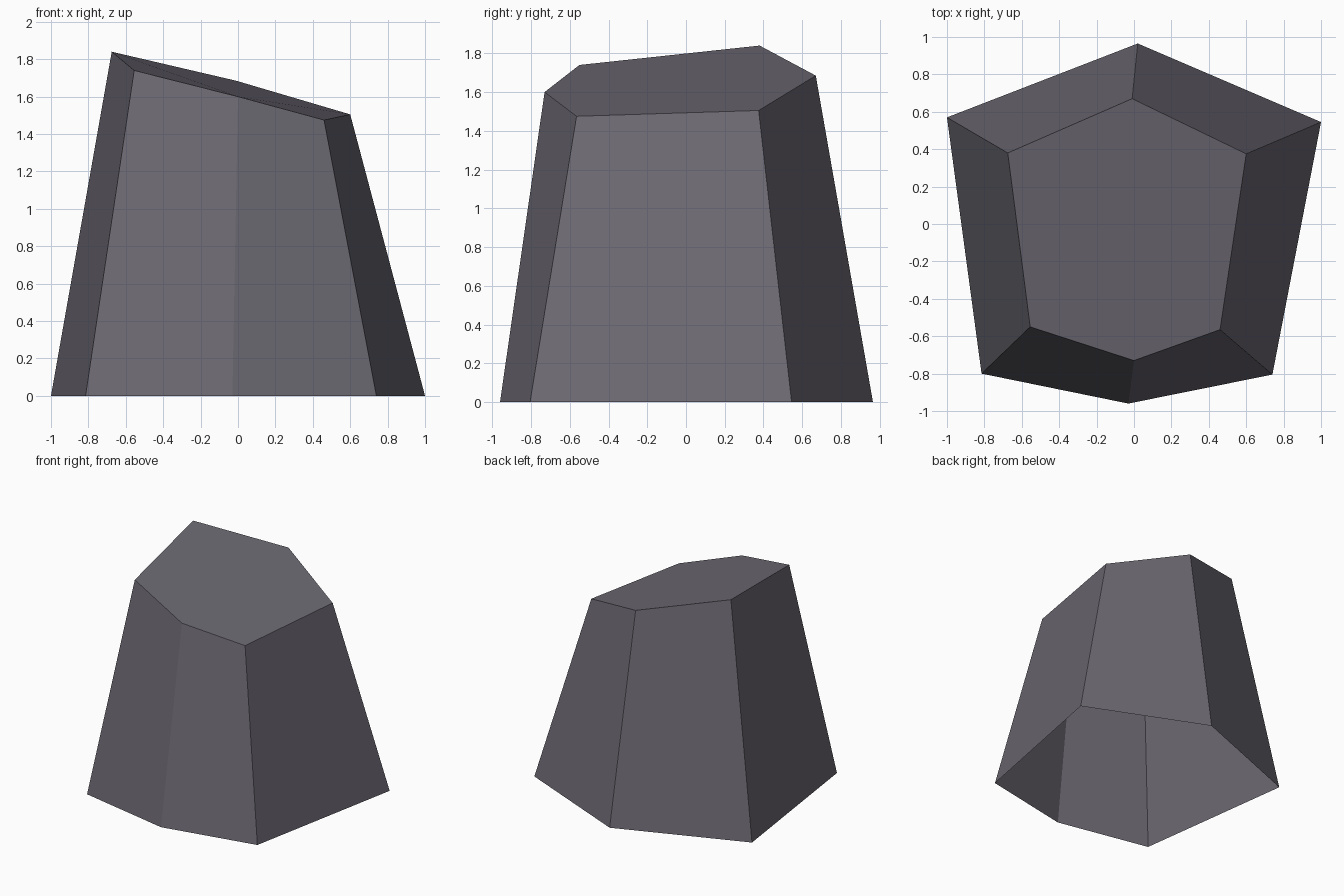
import bpy
import bmesh

if "Cube" in bpy.data.objects:
    bpy.data.objects.remove(bpy.data.objects["Cube"])

# Rock-grey material
stone = bpy.data.materials.new("dark grey stone")
stone.diffuse_color = (0.15, 0.14, 0.168, 1.0)
stone.use_nodes = True
stone.node_tree.nodes["Principled BSDF"].inputs["Base Color"].default_value = stone.diffuse_color

# Outlines, counter-clockwise from the back corner
BASE = [(0.02, 0.965), (-1.0, 0.57), (-0.815, -0.80),
        (-0.03, -0.96), (0.74, -0.805), (1.0, 0.545)]
TOP = [(-0.01, 0.67, 1.685), (-0.675, 0.38, 1.84), (-0.555, -0.55, 1.74),
       (0.0, -0.73, 1.60), (0.46, -0.565, 1.475), (0.60, 0.375, 1.505)]

# Stump: tapered walls, slanted cap, open underneath
bm = bmesh.new()
low = [bm.verts.new((x, y, 0)) for x, y in BASE]
high = [bm.verts.new(p) for p in TOP]
for i in range(len(low)):
    j = (i + 1) % len(low)
    bm.faces.new((low[i], low[j], high[j], high[i]))
bm.faces.new(high)

mesh = bpy.data.meshes.new("rock_stump")
bm.to_mesh(mesh)
bm.free()
mesh.materials.append(stone)
bpy.context.collection.objects.link(bpy.data.objects.new("rock_stump", mesh))
